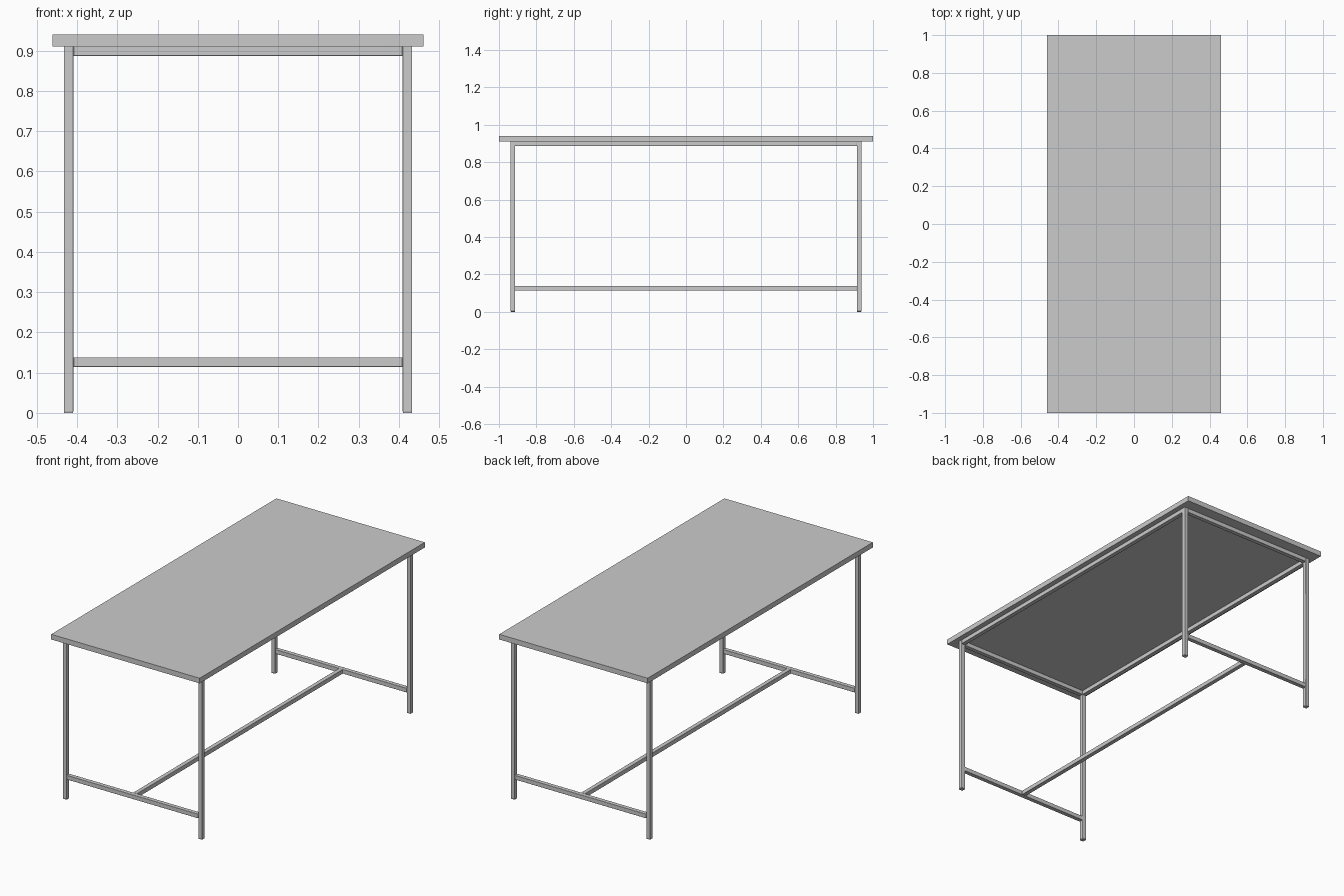
import bpy

if "Cube" in bpy.data.objects:
    bpy.data.objects.remove(bpy.data.objects["Cube"])

T = 0.024               # square tube width
LX, LY = 0.421, 0.926   # leg centre lines
TOP_Z = 0.911           # underside of the table top


def box(name, lo, hi, bevel=0.0):
    """Axis-aligned box between two corners, with optional softened edges."""
    bpy.ops.mesh.primitive_cube_add(size=1, location=[(a + b) / 2 for a, b in zip(lo, hi)])
    ob = bpy.context.object
    ob.name = name
    ob.scale = [b - a for a, b in zip(lo, hi)]
    bpy.ops.object.transform_apply(location=False, rotation=False, scale=True)
    if bevel:
        mod = ob.modifiers.new("soft_edges", 'BEVEL')
        mod.width = bevel
        mod.segments = 2
        bpy.ops.object.shade_smooth_by_angle()
    return ob


def bar(name, x, y, z, hx, hy, hz):
    """Tube given by its centre and half sizes."""
    return box(name, (x - hx, y - hy, z - hz), (x + hx, y + hy, z + hz), 0.0015)


# Table top
box("table_top", (-0.4615, -1, TOP_Z), (0.4615, 1, 0.94))

h = T / 2
rail_z = TOP_Z - h
low_z = 0.126

for sx, side in ((-1, "left"), (1, "right")):
    # Long rail under the top
    bar(f"{side}_top_rail", sx * LX, 0, rail_z, h, LY - h, h)
    for sy, end in ((-1, "front"), (1, "back")):
        x, y = sx * LX, sy * LY
        # Leg and its thin foot cap
        box(f"{end}_{side}_leg", (x - h, y - h, 0.003), (x + h, y + h, TOP_Z), 0.0015)
        box(f"{end}_{side}_foot_cap", (x - h + 0.001, y - h + 0.001, 0),
            (x + h - 0.001, y + h - 0.001, 0.003))

for sy, end in ((-1, "front"), (1, "back")):
    # Short rails between the legs, top and bottom
    bar(f"{end}_top_rail", 0, sy * LY, rail_z, LX - h, h, h)
    bar(f"{end}_lower_rail", 0, sy * LY, low_z, LX - h, h, h)

# Central stretcher joining the lower rails
bar("centre_stretcher", 0, 0, low_z, h, LY - h, h)
